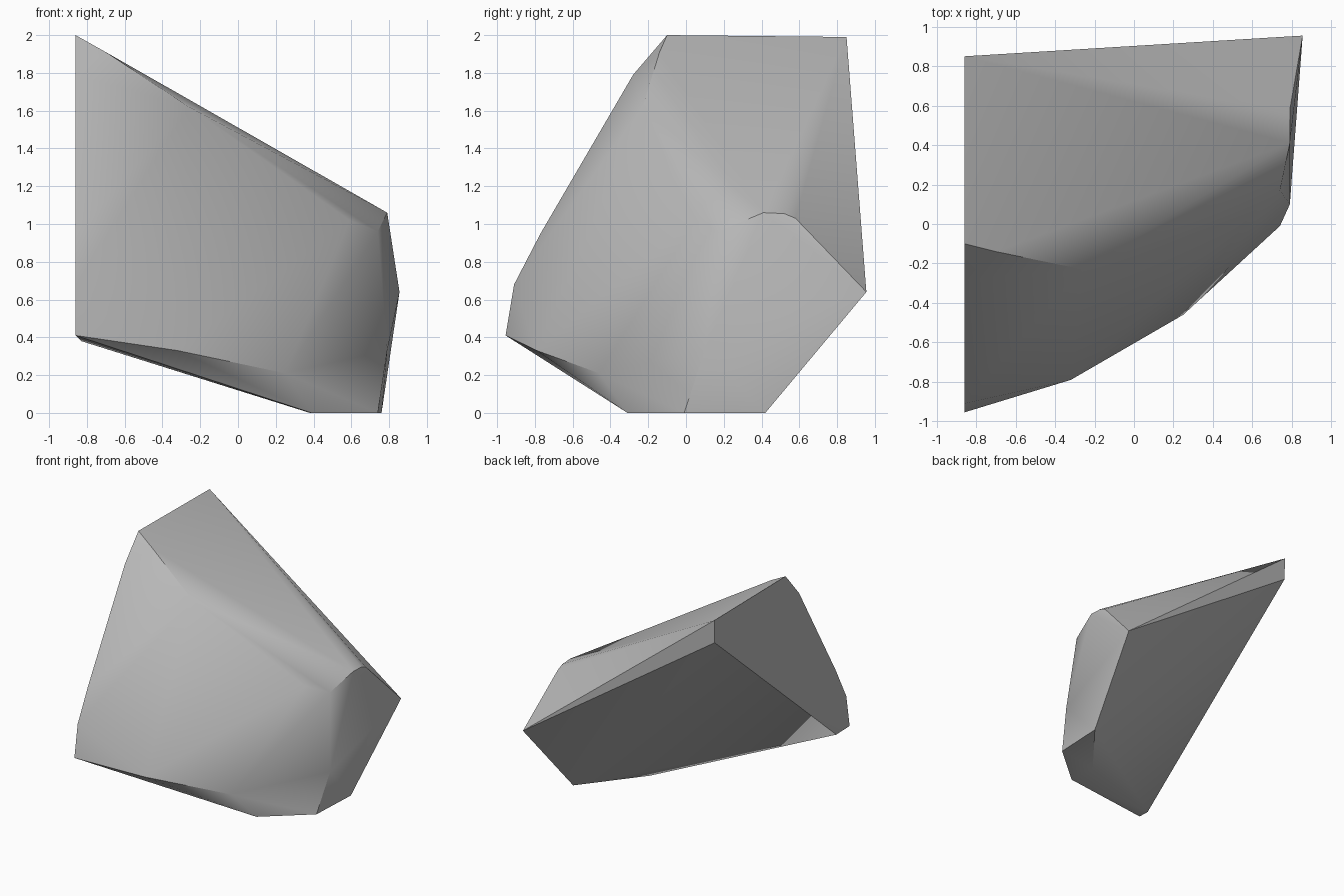
import bpy
import bmesh
import math

# Remove the default cube
cube = bpy.data.objects.get("Cube")
if cube:
    bpy.data.objects.remove(cube, do_unlink=True)

# Stone colour
stone = bpy.data.materials.new("stone_grey")
stone.use_nodes = True
grey = (0.5, 0.5, 0.5, 1)
stone.diffuse_color = grey
bsdf = stone.node_tree.nodes["Principled BSDF"]
bsdf.inputs["Base Color"].default_value = grey
bsdf.inputs["Roughness"].default_value = 0.9

# Corner points of the boulder, grouped by region
side = -0.86
corners = {
    "flat_side": [(side, -0.10, 2.0), (side, 0.85, 1.99), (side, 0.845, 1.80),
                  (side, -0.28, 1.79), (side, -0.77, 0.95),
                  (side, -0.91, 0.68), (side, -0.955, 0.41)],
    "upper_ridge": [(-0.70, -0.14, 1.91), (-0.26, -0.23, 1.62),
                    (0.59, 0.05, 1.02), (0.74, 0.17, 0.96)],
    "shoulder": [(0.79, 0.41, 1.06), (0.79, 0.52, 1.055),
                 (0.79, 0.58, 1.03), (0.855, 0.955, 0.64), (0.79, 0.10, 0.33)],
    "lower_ridge": [(-0.83, -0.82, 0.38), (-0.32, -0.79, 0.33), (0.25, -0.46, 0.21)],
    "base": [(0.76, 0.42, 0), (0.74, -0.01, 0), (0.39, -0.31, 0), (0.38, -0.06, 0)],
}

# Wrap the corners in a faceted hull
bm = bmesh.new()
for region in corners.values():
    for point in region:
        bm.verts.new(point)
bmesh.ops.convex_hull(bm, input=bm.verts[:])
loose = [v for v in bm.verts if not v.link_faces]
bmesh.ops.delete(bm, geom=loose, context='VERTS')
bmesh.ops.dissolve_limit(bm, angle_limit=math.radians(1),
                         verts=bm.verts[:], edges=bm.edges[:])
bmesh.ops.recalc_face_normals(bm, faces=bm.faces[:])
mesh = bpy.data.meshes.new("boulder")
bm.to_mesh(mesh)
bm.free()
mesh.materials.append(stone)

boulder = bpy.data.objects.new("boulder", mesh)
bpy.context.collection.objects.link(boulder)

# Soft shading with crisp main edges
for obj in bpy.context.selected_objects:
    obj.select_set(False)
boulder.select_set(True)
bpy.context.view_layer.objects.active = boulder
bpy.ops.object.shade_smooth_by_angle(angle=math.radians(35))
